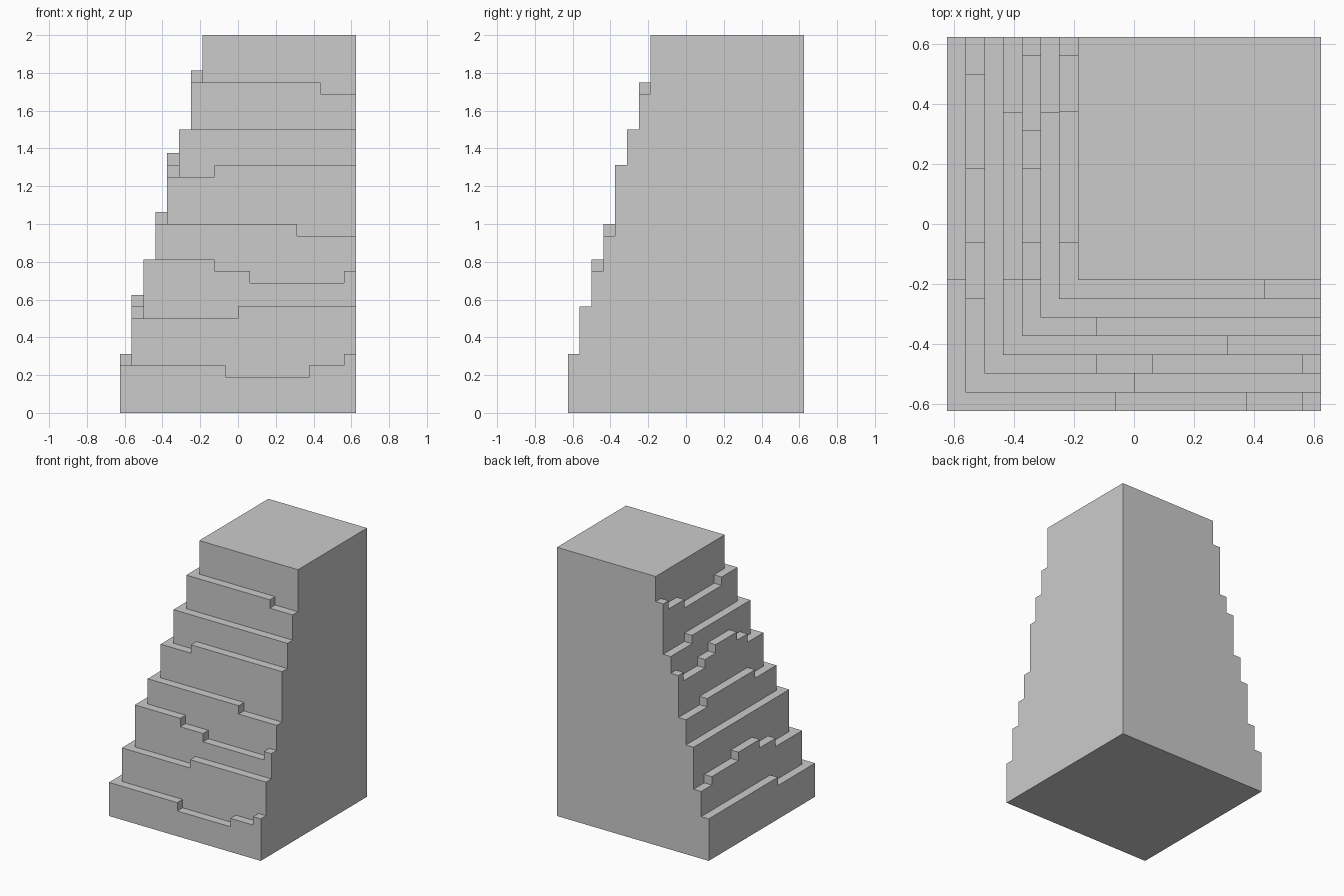
import bpy, bmesh
from mathutils import Vector

if "Cube" in bpy.data.objects:
    bpy.data.objects.remove(bpy.data.objects["Cube"])

U = 1 / 16          # one grid step
N, TOP = 20, 32     # footprint and full height in steps

# Tread heights per terrace, outermost first: (start position, height) runs.
# Front terraces run along x, left terraces run along y.
FRONT = [
    [(-10, 4), (-1, 3), (6, 4), (9, 5)],
    [(-10, 8), (0, 9)],
    [(-10, 13), (-2, 12), (1, 11), (9, 12)],
    [(-10, 16), (5, 15)],
    [(-10, 20), (-2, 21)],
    [(-10, 24)],
    [(-10, 28), (7, 27)],
]
LEFT = [
    [(-10, 4), (-3, 5)],
    [(-10, 8), (-4, 9), (-1, 10), (3, 9), (8, 8)],
    [(-10, 13)],
    [(-10, 16), (-3, 17), (6, 16)],
    [(-10, 20), (-3, 21), (-1, 22), (3, 21), (5, 20), (9, 21)],
    [(-10, 24), (6, 23)],
    [(-10, 28), (-1, 27), (6, 28), (9, 29)],
]


def run_height(runs, pos):
    return [h for start, h in runs if start <= pos][-1]


def height(i, j):
    """Column height of footprint cell i, j (0 outside the block)."""
    if not (0 <= i < N and 0 <= j < N):
        return 0
    k = min(i, j)
    if k >= len(FRONT):
        return TOP
    return run_height(FRONT[k], i - 10) if j == k else run_height(LEFT[k], j - 10)


def solid(c):
    return 0 <= c[2] < height(c[0], c[1])


# Stepped cliff: outer skin of the stacked cells, merged into large flat faces
bm = bmesh.new()
verts = {}


def corner(p):
    key = tuple(p)
    if key not in verts:
        verts[key] = bm.verts.new(((p[0] - 10) * U, (p[1] - 10) * U, p[2] * U))
    return verts[key]


for i in range(N):
    for j in range(N):
        for z in range(height(i, j)):
            for axis in range(3):
                for side in (0, 1):
                    near = [i, j, z]
                    near[axis] += 2 * side - 1
                    if solid(near):
                        continue
                    base = [i, j, z]
                    base[axis] += side
                    a, b = (axis + 1) % 3, (axis + 2) % 3
                    quad = []
                    for da, db in ((0, 0), (1, 0), (1, 1), (0, 1)):
                        p = list(base)
                        p[a] += da
                        p[b] += db
                        quad.append(corner(p))
                    bm.faces.new(quad if side else quad[::-1])

bmesh.ops.dissolve_limit(bm, angle_limit=0.02, verts=bm.verts[:], edges=bm.edges[:])

mesh = bpy.data.meshes.new("stepped_cliff")
bm.to_mesh(mesh)
bm.free()
bpy.context.collection.objects.link(bpy.data.objects.new("stepped_cliff", mesh))
